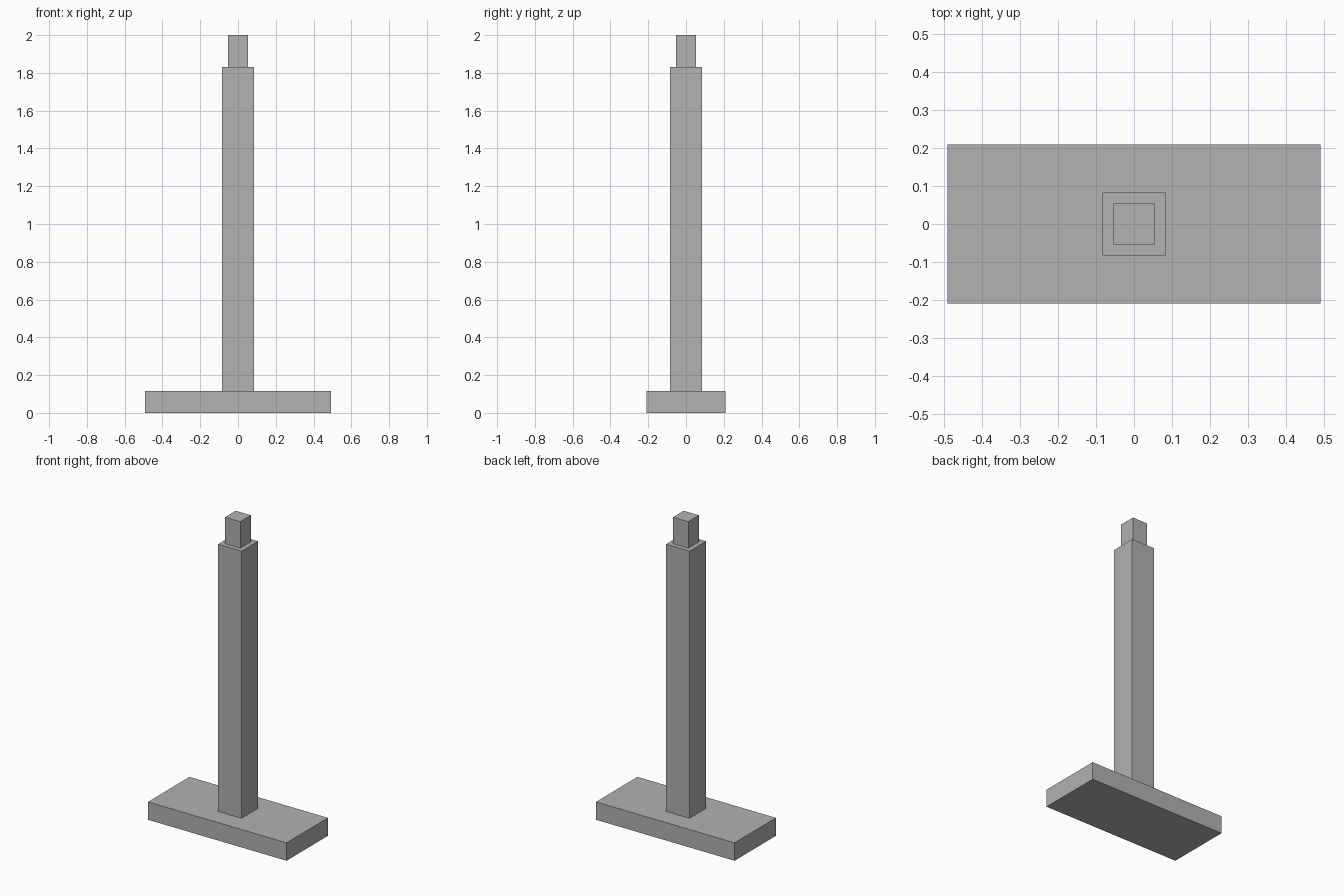
import bpy

cube = bpy.data.objects.get("Cube")
if cube:
    bpy.data.objects.remove(cube, do_unlink=True)

# Single plain grey finish
grey = bpy.data.materials.new("plain_grey")
grey.use_nodes = True
colour = (0.445, 0.445, 0.445, 1.0)
grey.diffuse_color = colour
grey.node_tree.nodes["Principled BSDF"].inputs["Base Color"].default_value = colour


def add_block(name, width, depth, bottom, top):
    """Add a centred box spanning the given heights."""
    bpy.ops.mesh.primitive_cube_add(size=1, location=(0, 0, (bottom + top) / 2))
    block = bpy.context.object
    block.name = name
    block.scale = (width, depth, top - bottom)
    bpy.ops.object.transform_apply(location=False, rotation=False, scale=True)
    block.data.materials.append(grey)
    return block


# Wide foot, tall square post and narrower peg stacked on one axis
add_block("base_plate", 0.984, 0.42, 0, 0.115)
add_block("post", 0.167, 0.167, 0.115, 1.83)
add_block("top_peg", 0.108, 0.108, 1.83, 2)
